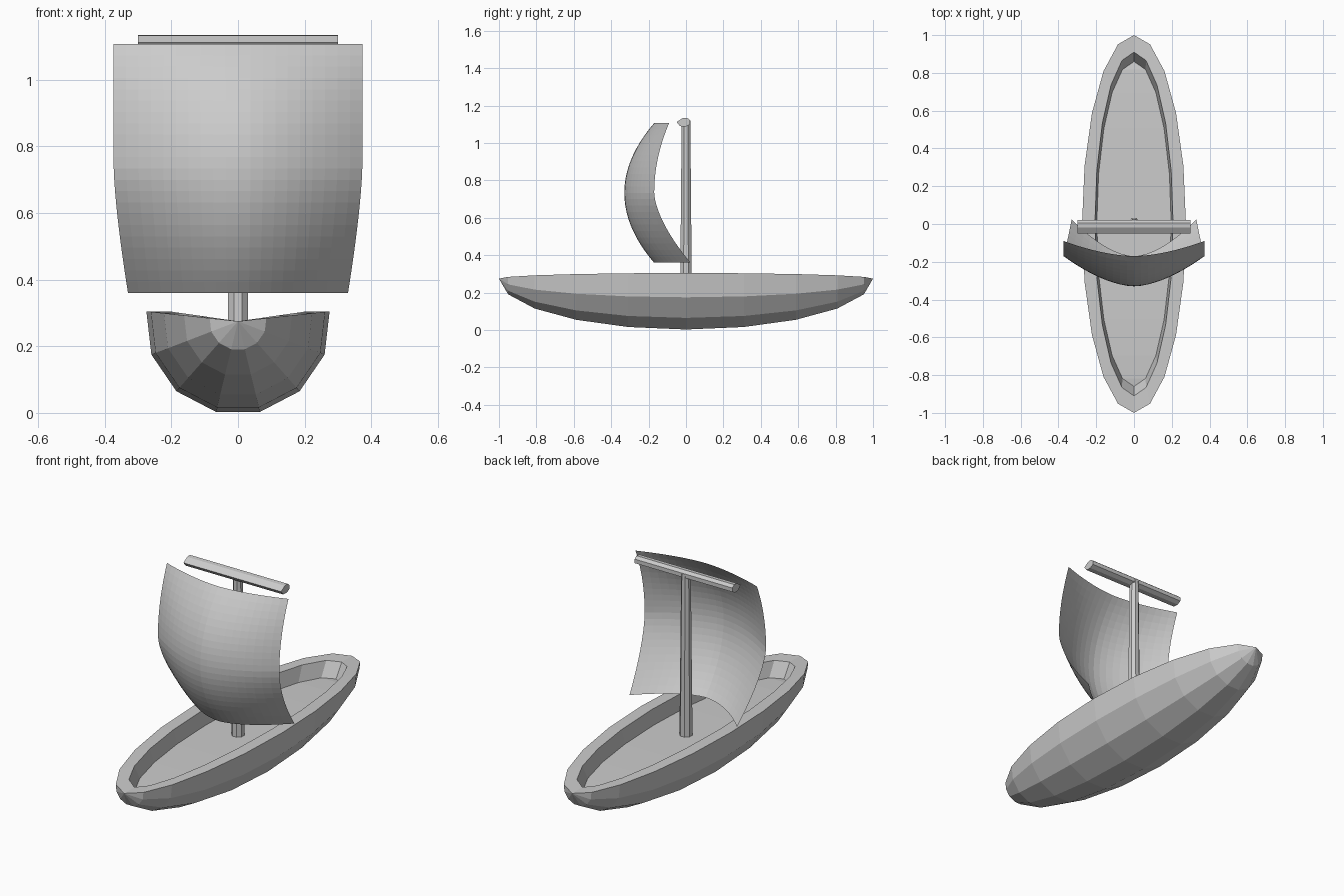
import bpy, bmesh, math

if "Cube" in bpy.data.objects:
    bpy.data.objects.remove(bpy.data.objects["Cube"])


def make(name, verts, faces):
    me = bpy.data.meshes.new(name)
    me.from_pydata(verts, [], faces)
    bm = bmesh.new()
    bm.from_mesh(me)
    bmesh.ops.remove_doubles(bm, verts=bm.verts, dist=1e-5)
    bmesh.ops.recalc_face_normals(bm, faces=bm.faces)
    bm.to_mesh(me)
    bm.free()
    ob = bpy.data.objects.new(name, me)
    bpy.context.collection.objects.link(ob)
    return ob


def bridge(rows, cols, closed):
    n = cols if closed else cols - 1
    return [(r * cols + c, r * cols + (c + 1) % cols,
             (r + 1) * cols + (c + 1) % cols, (r + 1) * cols + c)
            for r in range(rows - 1) for c in range(n)]


# Hull: half section (x, z at tips, z change amidships, half length),
# from floor over the rim and down to the keel, swept along a half ellipse
half = [(0.197, 0.20, 0.02, 0.86), (0.207, 0.275, 0.03, 0.91),
        (0.275, 0.275, 0.03, 1.0), (0.26, 0.275, -0.10, 1.0),
        (0.185, 0.275, -0.21, 1.0), (0.066, 0.275, -0.272, 1.0)]
section = half + [(-x, z, d, l) for x, z, d, l in reversed(half)]
verts = []
for k in range(11):
    a = math.pi * k / 10
    s = math.sin(a)
    verts += [(x * s, -l * math.cos(a), z + d * s) for x, z, d, l in section]
make("hull", verts, bridge(11, len(section), True))

# Mast: tapered eight-sided pole
verts = [(r * math.cos(math.pi * (i + 0.5) / 4), r * math.sin(math.pi * (i + 0.5) / 4), z)
         for r, z in ((0.034, 0.19), (0.025, 1.12)) for i in range(8)]
make("mast", verts, bridge(2, 8, True) + [tuple(range(8)), tuple(range(8, 16))])

# Yard: crossbar profile (y, z) extruded along x
prof = [(-0.05, 1.112), (-0.018, 1.133), (0.006, 1.135), (0.022, 1.122),
        (0.022, 1.1), (0.0, 1.088), (-0.032, 1.09)]
n = len(prof)
verts = [(x, y, z) for x in (-0.3, 0.3) for y, z in prof]
make("yard", verts, bridge(2, n, True) + [tuple(range(n)), tuple(range(n, 2 * n))])

# Sail: billowing grid, narrower and swept back at the foot
ROWS, COLS = 23, 21
verts = []
for r in range(ROWS):
    z = 0.36 + 0.747 * r / (ROWS - 1)
    t = (z - 0.733) / 0.374
    low = max(-t, 0)
    middle = -0.33 + 0.16 * t * t
    edge = -0.17 + (0.08 * t * t if t > 0 else 0.195 * low ** 1.6)
    width = 0.373 - 0.043 * low ** 1.4
    for c in range(COLS):
        u = 2 * c / (COLS - 1) - 1
        verts.append((width * u, middle + (edge - middle) * abs(u) ** 1.7, z))
make("sail", verts, bridge(ROWS, COLS, False))
